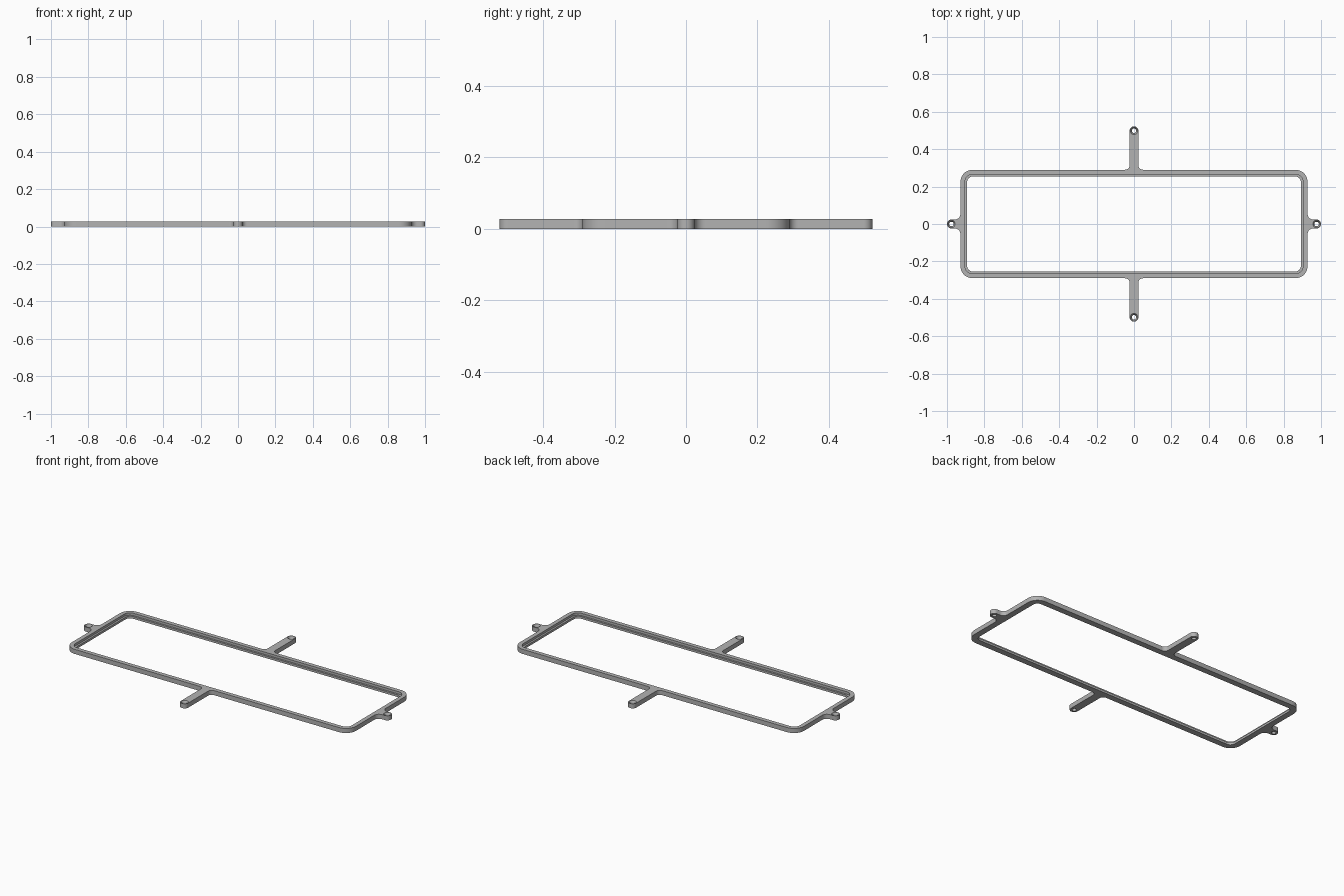
import bpy, bmesh
from math import sin, cos, pi, radians

cube = bpy.data.objects.get("Cube")
if cube:
    bpy.data.objects.remove(cube)

HEIGHT, LEDGE = 0.027, 0.013
HALF_X, HALF_Y = 0.928, 0.29      # outer half size of the rectangle
TIP_X, TIP_Y, LUG = 0.976, 0.498, 0.024   # screw hole centres and lug radius


def arc(cx, cy, r, start, end, steps=10):
    angles = [radians(start + (end - start) * i / steps) for i in range(steps + 1)]
    return [(cx + r * cos(a), cy + r * sin(a)) for a in angles]


def mirrored(quarter):
    """Closed outline from the points of its +x +y quarter."""
    points = quarter + [(-x, y) for x, y in reversed(quarter)]
    points += [(-x, -y) for x, y in points]
    outline = []
    for p in points:
        if all(abs(p[0] - q[0]) + abs(p[1] - q[1]) > 1e-5 for q in outline):
            outline.append(p)
    return outline


def rounded_rect(hx, hy, r):
    return mirrored(arc(hx - r, hy - r, r, 0, 90))


def circle(cx, cy, r):
    return arc(cx, cy, r, 0, 360, 32)[:-1]


def outer_outline():
    side, arm = 0.03, 0.024       # fillet radii where the lugs meet the frame
    return mirrored(
        arc(TIP_X, 0, LUG, 0, 90)
        + arc(HALF_X + side, LUG + side, side, 270, 180)
        + arc(HALF_X - 0.065, HALF_Y - 0.065, 0.065, 0, 90)
        + arc(LUG + arm, HALF_Y + arm, arm, 270, 180)
        + arc(0, TIP_Y, LUG, 0, 90))


bm = bmesh.new()
top_edges, bottom_edges = [], []


def wall(*rings):
    """Skin a stack of (outline, z) rings and keep the end edges for the caps."""
    loops = [[bm.verts.new((x, y, z)) for x, y in pts] for pts, z in rings]
    n = len(loops[0])
    for low, high in zip(loops, loops[1:]):
        for i in range(n):
            j = (i + 1) % n
            bm.faces.new((low[i], low[j], high[j], high[i]))
    for loop, edges in ((loops[0], bottom_edges), (loops[-1], top_edges)):
        edges += [bm.edges.get((loop[i], loop[(i + 1) % n])) for i in range(n)]


# Outside wall with the four mounting lugs
outline = outer_outline()
wall((outline, 0), (outline, HEIGHT))

# Opening with a recessed ledge
small = rounded_rect(0.892, 0.254, 0.03)
large = rounded_rect(0.903, 0.265, 0.038)
wall((small, 0), (small, LEDGE), (large, LEDGE), (large, HEIGHT))

# Countersunk screw holes
for cx, cy in ((TIP_X, 0), (-TIP_X, 0), (0, TIP_Y), (0, -TIP_Y)):
    bore, sink = circle(cx, cy, 0.012), circle(cx, cy, 0.02)
    wall((bore, 0), (bore, LEDGE), (sink, HEIGHT))

# Flat caps
for edges in (bottom_edges, top_edges):
    bmesh.ops.triangle_fill(bm, edges=edges, use_beauty=True)
bmesh.ops.recalc_face_normals(bm, faces=bm.faces[:])

mesh = bpy.data.meshes.new("mounting_frame")
bm.to_mesh(mesh)
bm.free()
frame = bpy.data.objects.new("mounting_frame", mesh)
bpy.context.collection.objects.link(frame)

# Single grey material
grey = bpy.data.materials.new("light_grey")
grey.use_nodes = True
colour = (0.45, 0.45, 0.45, 1)
grey.diffuse_color = colour
grey.node_tree.nodes["Principled BSDF"].inputs["Base Color"].default_value = colour
mesh.materials.append(grey)

# Smooth rounded walls, sharp rims
bpy.ops.object.select_all(action='DESELECT')
frame.select_set(True)
bpy.context.view_layer.objects.active = frame
bpy.ops.object.shade_smooth_by_angle(angle=radians(30))
